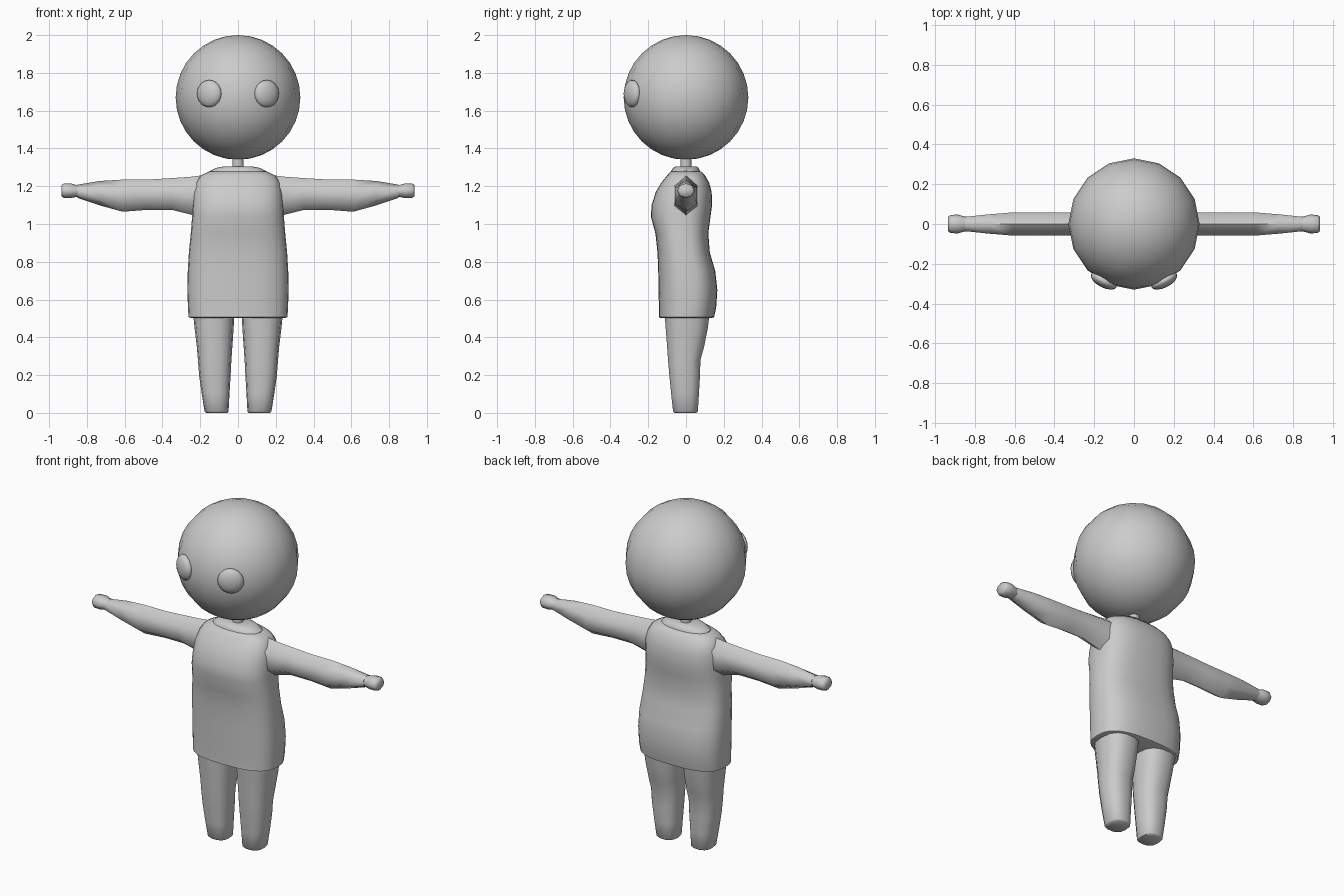
import bpy, bmesh, math
from mathutils import Matrix

if "Cube" in bpy.data.objects:
    bpy.data.objects.remove(bpy.data.objects["Cube"])

grey = bpy.data.materials.new("light_grey")
grey.diffuse_color = (0.6, 0.6, 0.6, 1)
grey.use_nodes = True
grey.node_tree.nodes["Principled BSDF"].inputs["Base Color"].default_value = grey.diffuse_color


def finish(name, bm, angle=50):
    bmesh.ops.recalc_face_normals(bm, faces=bm.faces)
    mesh = bpy.data.meshes.new(name)
    bm.to_mesh(mesh)
    bm.free()
    mesh.materials.append(grey)
    ob = bpy.data.objects.new(name, mesh)
    bpy.context.collection.objects.link(ob)
    bpy.ops.object.select_all(action='DESELECT')
    ob.select_set(True)
    bpy.context.view_layer.objects.active = ob
    bpy.ops.object.shade_smooth_by_angle(angle=math.radians(angle))
    return ob


def ring(cu, cv, ru, rv, n, power=2.0):
    """Superellipse points; power above 2 squares the outline."""
    pts = []
    for i in range(n):
        a = 2 * math.pi * i / n
        c, s = math.cos(a), math.sin(a)
        pts.append((cu + ru * math.copysign(abs(c) ** (2 / power), c),
                    cv + rv * math.copysign(abs(s) ** (2 / power), s)))
    return pts


def loft(name, rings, angle=50):
    """Skin a list of rings of 3D points and cap both ends."""
    bm = bmesh.new()
    loops = [[bm.verts.new(p) for p in r] for r in rings]
    n = len(loops[0])
    for a, b in zip(loops, loops[1:]):
        for i in range(n):
            j = (i + 1) % n
            bm.faces.new((a[i], a[j], b[j], b[i]))
    bm.faces.new(loops[0])
    bm.faces.new(loops[-1])
    return finish(name, bm, angle)


def upright(name, sections, n, power, side=1):
    """Sections are z, x min, x max, y min, y max."""
    rings = []
    for z, x0, x1, y0, y1 in sections:
        pts = ring((x0 + x1) / 2, (y0 + y1) / 2, (x1 - x0) / 2, (y1 - y0) / 2, n, power)
        rings.append([(side * x, y, z) for x, y in pts])
    return loft(name, rings)


def ball(name, matrix, u, v):
    bm = bmesh.new()
    bmesh.ops.create_uvsphere(bm, u_segments=u, v_segments=v, radius=1, matrix=matrix)
    return finish(name, bm, 60)


# Head
ball("head", Matrix.Translation((0, 0, 1.67)) @ Matrix.Scale(0.33, 4), 16, 16)

# Neck
upright("neck", [(1.27, -.03, .03, -.03, .03), (1.37, -.03, .03, -.03, .03)], 12, 2)

# Shirt body: z, half width, front y, back y
shirt = [(.503, .25, -.135, .14), (.507, .262, -.143, .149), (.56, .265, -.143, .16),
         (.65, .268, -.146, .166), (.75, .266, -.147, .155), (.85, .26, -.151, .126),
         (.95, .25, -.162, .118), (1.04, .243, -.186, .13), (1.10, .24, -.182, .138),
         (1.17, .235, -.16, .136), (1.22, .222, -.13, .122), (1.255, .20, -.102, .102),
         (1.277, .155, -.083, .083)]
upright("shirt", [(z, -w, w, f, b) for z, w, f, b in shirt], 28, 2.7)

# Collar base inside the neckline
upright("collar", [(1.25, -.155, .155, -.085, .08), (1.28, -.15, .15, -.08, .075),
                   (1.297, -.115, .115, -.068, .066), (1.305, -.075, .075, -.055, .055)], 20, 2.2)

# Sleeve: x, bottom z, top z, half depth
sleeve = [(.17, 1.03, 1.26, .065), (.25, 1.05, 1.25, .063), (.35, 1.075, 1.243, .06),
          (.48, 1.075, 1.235, .06), (.61, 1.065, 1.235, .06), (.73, 1.098, 1.228, .05),
          (.85, 1.138, 1.208, .037)]
# Hand: same layout
hand = [(.83, 1.145, 1.202, .034), (.86, 1.142, 1.208, .04), (.885, 1.137, 1.215, .047),
        (.922, 1.137, 1.215, .046), (.935, 1.148, 1.205, .036)]
# Leg: z, inner x, outer x, front y, back y
leg = [(0, .056, .17, -.062, .057), (.008, .05, .177, -.07, .064), (.1, .045, .192, -.08, .07),
       (.2, .039, .206, -.09, .076), (.28, .035, .212, -.097, .078), (.35, .03, .218, -.102, .098),
       (.45, .023, .23, -.11, .118), (.55, .018, .24, -.118, .13)]


def arm_part(name, sections, side, n):
    rings = []
    for x, z0, z1, d in sections:
        pts = ring((z0 + z1) / 2, 0, (z1 - z0) / 2, d * (1.12 if n == 6 else 1), n)
        rings.append([(side * x, y, z) for z, y in pts])
    return loft(name, rings, 62)


for side, label in ((1, "left"), (-1, "right")):
    arm_part(label + "_sleeve", sleeve, side, 6)
    arm_part(label + "_hand", hand, side, 8)
    upright(label + "_leg", leg, 14, 2.5, side)
    # Eye: flattened ball facing outward from the head
    turn = Matrix.Rotation(side * math.radians(28), 4, 'Z')
    ball(label + "_eye", Matrix.Translation((side * .152, -.285, 1.69)) @ turn
         @ Matrix.Diagonal((.072, .034, .072, 1)), 16, 10)
